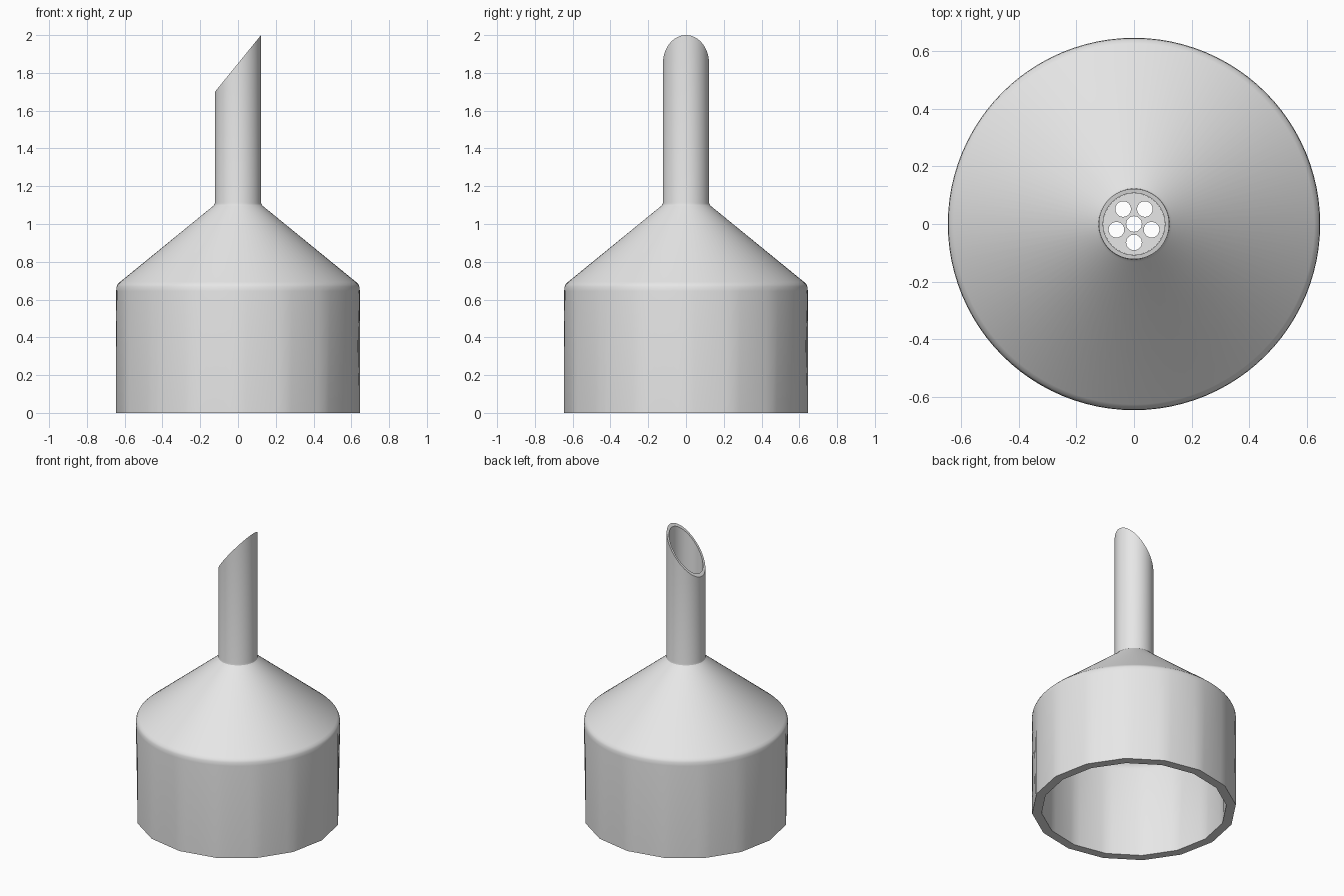
import bpy
import bmesh
from math import pi, cos, sin, radians

SEGMENTS = 96
RIM_SIDES = 16

cube = bpy.data.objects.get("Cube")
if cube:
    bpy.data.objects.remove(cube, do_unlink=True)

material = bpy.data.materials.new("light grey ceramic")
material.use_nodes = True
grey = (0.8, 0.8, 0.8, 1)
material.diffuse_color = grey
material.node_tree.nodes["Principled BSDF"].inputs["Base Color"].default_value = grey


def facet_radius(radius, angle):
    """Radius of a flat-sided rim whose corners lie at the given radius."""
    step = 2 * pi / RIM_SIDES
    return radius * cos(step / 2) / cos(angle % step - step / 2)


def slanted(x):
    """Height of the oblique cut across the stem."""
    return 1.85 + 0.15 * x / 0.122


def add_ring(bm, radius, z, kind):
    ring = []
    for i in range(SEGMENTS):
        a = 2 * pi * i / SEGMENTS
        r = facet_radius(radius, a) if kind == "rim" else radius
        x, y = r * cos(a), r * sin(a)
        ring.append(bm.verts.new((x, y, slanted(x) if kind == "cut" else z)))
    return ring


def finish(obj):
    obj.data.materials.clear()
    obj.data.materials.append(material)
    bpy.ops.object.select_all(action="DESELECT")
    obj.select_set(True)
    bpy.context.view_layer.objects.active = obj
    bpy.ops.object.shade_smooth_by_angle(angle=radians(30))


# Funnel shell: closed profile up the outside and back down the inside
profile = [
    (0.645, 0, "rim"),
    (0.645, 0.645, "round"),
    (0.643, 0.668, "round"),
    (0.637, 0.681, "round"),
    (0.625, 0.693, "round"),
    (0.132, 1.095, "round"),
    (0.124, 1.104, "round"),
    (0.122, 1.115, "round"),
    (0.122, 0, "cut"),
    (0.107, 0, "cut"),
    (0.107, 1.08, "round"),
    (0.57, 0.66, "round"),
    (0.583, 0.63, "round"),
    (0.585, 0, "rim"),
]
bm = bmesh.new()
rings = [add_ring(bm, *point) for point in profile]
for lower, upper in zip(rings, rings[1:] + rings[:1]):
    for i in range(SEGMENTS):
        j = (i + 1) % SEGMENTS
        bm.faces.new((lower[i], lower[j], upper[j], upper[i]))
bmesh.ops.recalc_face_normals(bm, faces=bm.faces)
mesh = bpy.data.meshes.new("funnel_shell")
bm.to_mesh(mesh)
bm.free()
shell = bpy.data.objects.new("funnel_shell", mesh)
bpy.context.collection.objects.link(shell)
finish(shell)

# Strainer plate across the neck: a filled disc with six round holes
curve = bpy.data.curves.new("strainer_plate", "CURVE")
curve.dimensions = "2D"
curve.fill_mode = "BOTH"
curve.extrude = 0.01


def add_circle(cx, cy, radius, points=32):
    spline = curve.splines.new("POLY")
    spline.points.add(points - 1)
    for i, p in enumerate(spline.points):
        a = 2 * pi * i / points
        p.co = (cx + radius * cos(a), cy + radius * sin(a), 0, 1)
    spline.use_cyclic_u = True


add_circle(0, 0, 0.107)
add_circle(0, 0, 0.027)
for k in range(5):
    a = 2 * pi * k / 5 - pi / 2
    add_circle(0.064 * cos(a), 0.064 * sin(a), 0.027)

plate = bpy.data.objects.new("strainer_plate", curve)
plate.location.z = 1.09
bpy.context.collection.objects.link(plate)
bpy.ops.object.select_all(action="DESELECT")
plate.select_set(True)
bpy.context.view_layer.objects.active = plate
bpy.ops.object.convert(target="MESH")
finish(bpy.context.view_layer.objects.active)
